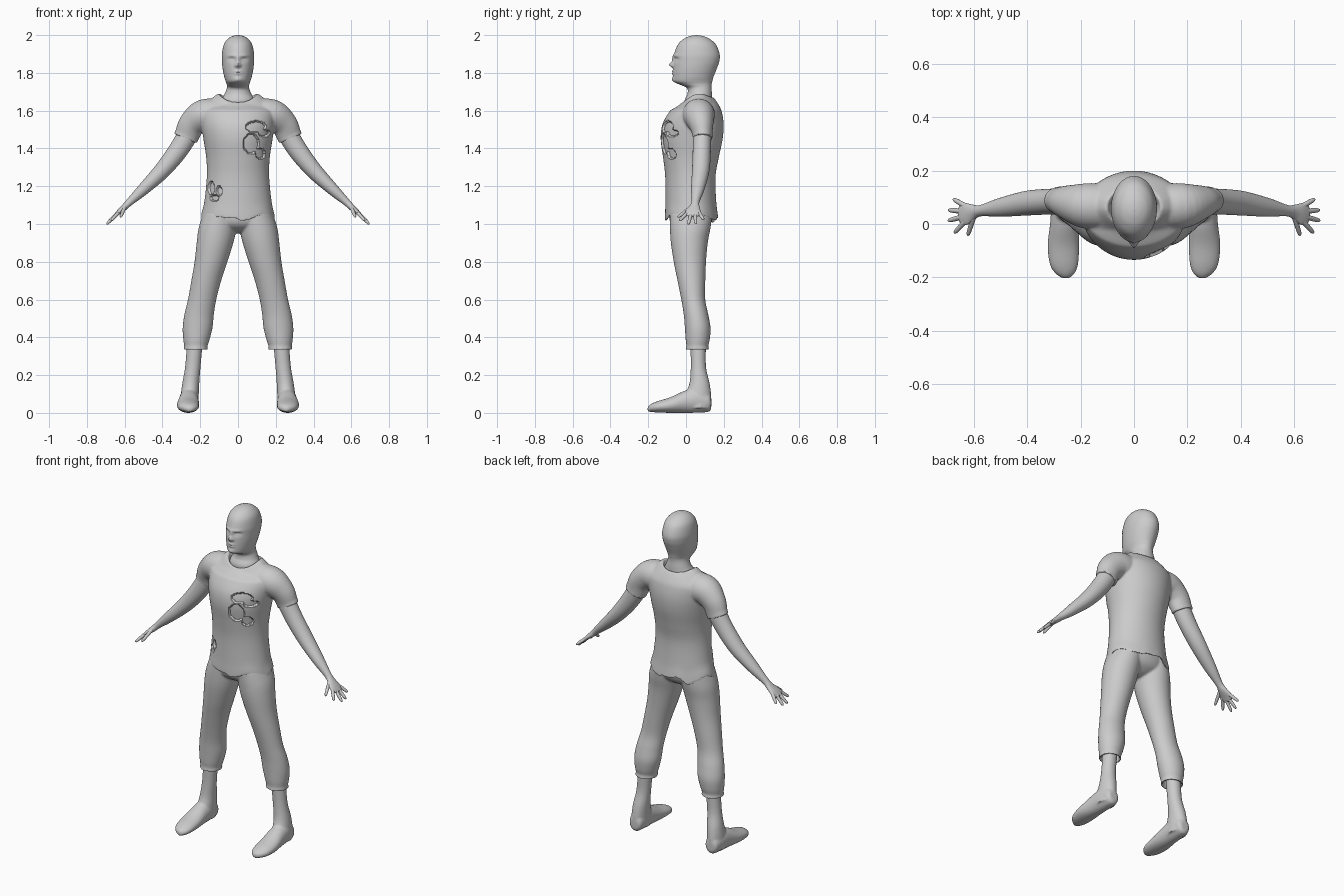
import bpy, bmesh, math
from mathutils import Vector

GREY = bpy.data.materials.new("plain grey")
GREY.diffuse_color = (0.6, 0.6, 0.6, 1)
X, Y, Z = Vector((1, 0, 0)), Vector((0, 1, 0)), Vector((0, 0, 1))


def level(z, hw, yf, yb, x=0.0):
    """Horizontal ring: height, half width, front and back y."""
    return (x, (yf + yb) / 2, z, hw, (yb - yf) / 2)


def smooth_rows(rows, steps):
    """Catmull-Rom interpolation of ring rows."""
    out = []
    for i in range(len(rows) - 1):
        a, b, c, d = rows[max(i - 1, 0)], rows[i], rows[i + 1], rows[min(i + 2, len(rows) - 1)]
        for k in range(steps):
            t = k / steps
            out.append([0.5 * (2 * q + (r - p) * t + (2 * p - 5 * q + 4 * r - s) * t * t
                               + (3 * q - p - 3 * r + s) * t ** 3) for p, q, r, s in zip(a, b, c, d)])
    out.append(list(rows[-1]))
    return out


def loft(bm, rows, side=X, axis=None, sign=1, segs=40, steps=5, warp=None):
    """Closed tube of elliptical rings (x, y, z, side radius, other radius)."""
    rows = smooth_rows(rows, steps)
    pts = [Vector(r[:3]) for r in rows]
    rings = []
    for i, r in enumerate(rows):
        t = axis or (pts[min(i + 1, len(pts) - 1)] - pts[max(i - 1, 0)]).normalized()
        u = (side - t * side.dot(t)).normalized()
        v = t.cross(u)
        ring = []
        for k in range(segs):
            a = 2 * math.pi * k / segs
            co = pts[i] + u * (math.cos(a) * max(r[3], .001)) + v * (math.sin(a) * max(r[4], .001))
            if warp:
                co = warp(co)
            co.x *= sign
            ring.append(bm.verts.new(co))
        rings.append(ring)
    for a, b in zip(rings, rings[1:]):
        for k in range(segs):
            n = (k + 1) % segs
            bm.faces.new((a[k], a[n], b[n], b[k]))
    bm.faces.new(rings[0][::-1])
    bm.faces.new(rings[-1])


def finish(bm, name, voxel=0, relax=4):
    """Make the object; optionally fuse its lofts into one skin."""
    bmesh.ops.recalc_face_normals(bm, faces=bm.faces[:])
    me = bpy.data.meshes.new(name)
    bm.to_mesh(me)
    bm.free()
    ob = bpy.data.objects.new(name, me)
    bpy.context.collection.objects.link(ob)
    if voxel:
        m = ob.modifiers.new("fuse", 'REMESH')
        m.mode, m.voxel_size = 'VOXEL', voxel
        s = ob.modifiers.new("relax", 'SMOOTH')
        s.factor, s.iterations = 0.5, relax
        deps = bpy.context.evaluated_depsgraph_get()
        me = bpy.data.meshes.new_from_object(ob.evaluated_get(deps))
        ob.modifiers.clear()
        ob.data = me
    me.materials.clear()
    me.materials.append(GREY)
    shade(me)
    return ob


def shade(me):
    me.polygons.foreach_set("use_smooth", [True] * len(me.polygons))
    me.set_sharp_from_angle(angle=math.radians(42))


# head and neck, with the face pushed out of the front: x, z, sx, sz, dy
FACE = [(0, 1.872, .011, .022, -.008), (0, 1.843, .011, .013, -.021), (0, 1.808, .019, .005, -.006),
        (0, 1.795, .017, .005, -.006), (0, 1.765, .02, .014, -.007)]
for s in (1, -1):
    FACE += [(s * .012, 1.838, .007, .007, -.006), (s * .034, 1.871, .017, .011, .010),
             (s * .034, 1.868, .011, .006, -.005), (s * .03, 1.891, .024, .008, -.005)]


def face(co):
    if co.y < .03:
        co.y += sum(d * math.exp(-((co.x - x) / sx) ** 2 - ((co.z - z) / sz) ** 2)
                    for x, z, sx, sz, d in FACE)
    return co


bm = bmesh.new()
loft(bm, [level(*r) for r in (
    (1.58, .085, .0, .13), (1.65, .088, -.008, .137), (1.69, .07, .008, .137), (1.72, .059, .004, .135),
    (1.74, .06, -.038, .136), (1.755, .065, -.064, .139), (1.78, .073, -.068, .146), (1.82, .081, -.068, .162),
    (1.86, .085, -.066, .176), (1.90, .085, -.062, .178), (1.95, .075, -.043, .158), (1.98, .054, -.012, .125),
    (1.995, .028, .022, .09), (2.0, .002, .053, .057))], axis=Z, segs=112, steps=9, warp=face)
finish(bm, "head")


# shirt: torso with dipped collar and ragged hem, plus sleeves
def cloth(co):
    if co.z < 1.12:
        a = math.atan2(co.y - .03, co.x)
        w = min(1, (1.12 - co.z) / .09)
        co.z += w * (.030 * abs(math.sin(2.5 * a + .5)) + .008 * math.sin(7 * a) - .018)
    if co.z > 1.6:
        w = (co.z - 1.6) / .085
        co.z -= w * (.045 * min(1, max(0, (.06 - co.y) / .08)) ** 1.5 + .018 * min(1, max(0, (co.y - .09) / .05)))
    return co


bm = bmesh.new()
loft(bm, [level(*r) for r in (
    (1.08, .165, -.085, .145), (1.04, .183, -.098, .158), (1.025, .195, -.11, .171), (1.05, .193, -.111, .168),
    (1.12, .178, -.109, .16), (1.25, .165, -.11, .156), (1.35, .168, -.121, .173), (1.45, .183, -.134, .194),
    (1.53, .195, -.124, .199), (1.60, .195, -.085, .188), (1.65, .155, -.045, .168), (1.688, .108, -.022, .145),
    (1.682, .095, -.012, .136), (1.64, .085, .0, .128), (1.62, .08, .0, .125))],
    axis=Z, segs=96, warp=cloth)
for s in (1, -1):
    loft(bm, [(.09, .065, 1.575, .085, .085), (.18, .068, 1.575, .085, .085), (.242, .08, 1.53, .066, .072),
              (.268, .087, 1.475, .053, .066), (.278, .088, 1.452, .053, .066)], side=Y, sign=s)
shirt = finish(bm, "shirt", .006)

# torn patches in the shirt front: x, z, half width, half height
TEARS = [(.095, 1.515, .054, .03), (.14, 1.482, .029, .017), (.07, 1.425, .042, .052), (.12, 1.372, .024, .028),
         (-.142, 1.19, .016, .034), (-.1, 1.175, .013, .025), (-.125, 1.138, .023, .015)]
moves = [(v, v.normal.copy()) for v in shirt.data.vertices if v.co.y < .02 and any(
    ((v.co.x - x) / w) ** 2 + ((v.co.z - z) / h) ** 2 < 1 for x, z, w, h in TEARS)]
for v, n in moves:
    v.co -= n * .011
shade(shirt.data)

# trousers: pelvis and two cropped legs
bm = bmesh.new()
loft(bm, [level(*r) for r in ((1.15, .15, -.08, .13), (1.06, .182, -.09, .145), (1.0, .17, -.08, .13),
                              (.965, .10, -.04, .09), (.95, .05, .0, .05))], axis=Z, segs=64)
for s in (1, -1):
    loft(bm, [level(*r) for r in (
        (1.06, .09, -.085, .14, .092), (.98, .1, -.085, .13, .108), (.9, .097, -.08, .115, .122),
        (.8, .087, -.065, .106, .143), (.7, .079, -.045, .102, .168), (.6, .075, -.025, .102, .19),
        (.52, .078, -.012, .118, .206), (.45, .079, -.006, .13, .214), (.39, .07, -.002, .126, .22),
        (.355, .062, .002, .118, .223), (.335, .063, -.001, .122, .224), (.34, .052, .012, .11, .224),
        (.38, .05, .015, .108, .222))], axis=Z, sign=s, segs=48)
finish(bm, "trousers", .006)

# lower legs and feet
bm = bmesh.new()
for s in (1, -1):
    loft(bm, [level(*r) for r in (
        (.45, .042, .02, .11, .222), (.33, .041, .024, .105, .232), (.24, .041, .025, .107, .24),
        (.16, .045, .018, .125, .25), (.09, .048, -.005, .134, .256), (.03, .05, .0, .132, .258))],
        axis=Z, sign=s)
    loft(bm, [(.257, .134, .055, .02, .025), (.257, .12, .06, .04, .05), (.259, .06, .07, .05, .065),
              (.261, 0, .064, .053, .06), (.264, -.08, .046, .059, .042), (.262, -.15, .036, .053, .03),
              (.258, -.185, .03, .036, .021), (.255, -.203, .024, .012, .012)], axis=-Y, sign=s)
feet = finish(bm, "lower_legs_and_feet", .006, 3)
for v in feet.data.vertices:  # flat soles
    v.co.z = max(v.co.z - .004, 0)

# arms and hands
FINGERS = [((.632, .068, 1.062), (.677, .094, 1.022)), ((.645, .048, 1.05), (.695, .052, 1.0)),
           ((.645, .026, 1.05), (.696, .012, .998)), ((.635, .006, 1.058), (.672, -.034, 1.017)),
           ((.6, .025, 1.088), (.622, -.044, 1.035))]
bm = bmesh.new()
for s in (1, -1):
    loft(bm, [(.24, .086, 1.52, .05, .055), (.31, .084, 1.4, .048, .052), (.4, .078, 1.285, .046, .044),
              (.5, .062, 1.185, .035, .032), (.572, .05, 1.118, .021, .02), (.6, .045, 1.09, .028, .017),
              (.63, .038, 1.064, .042, .013), (.65, .037, 1.045, .034, .009), (.656, .037, 1.04, .01, .003)],
         side=Y, sign=s)
    for a, b in FINGERS:
        a, b = Vector(a), Vector(b)
        a -= (b - a) * .3
        rows = [(*a.lerp(b, t), r, r) for t, r in ((0, .010), (.5, .0095), (.85, .008), (.96, .005), (1, .001))]
        loft(bm, rows, side=Y, sign=s, segs=14, steps=3)
finish(bm, "arms_and_hands")
